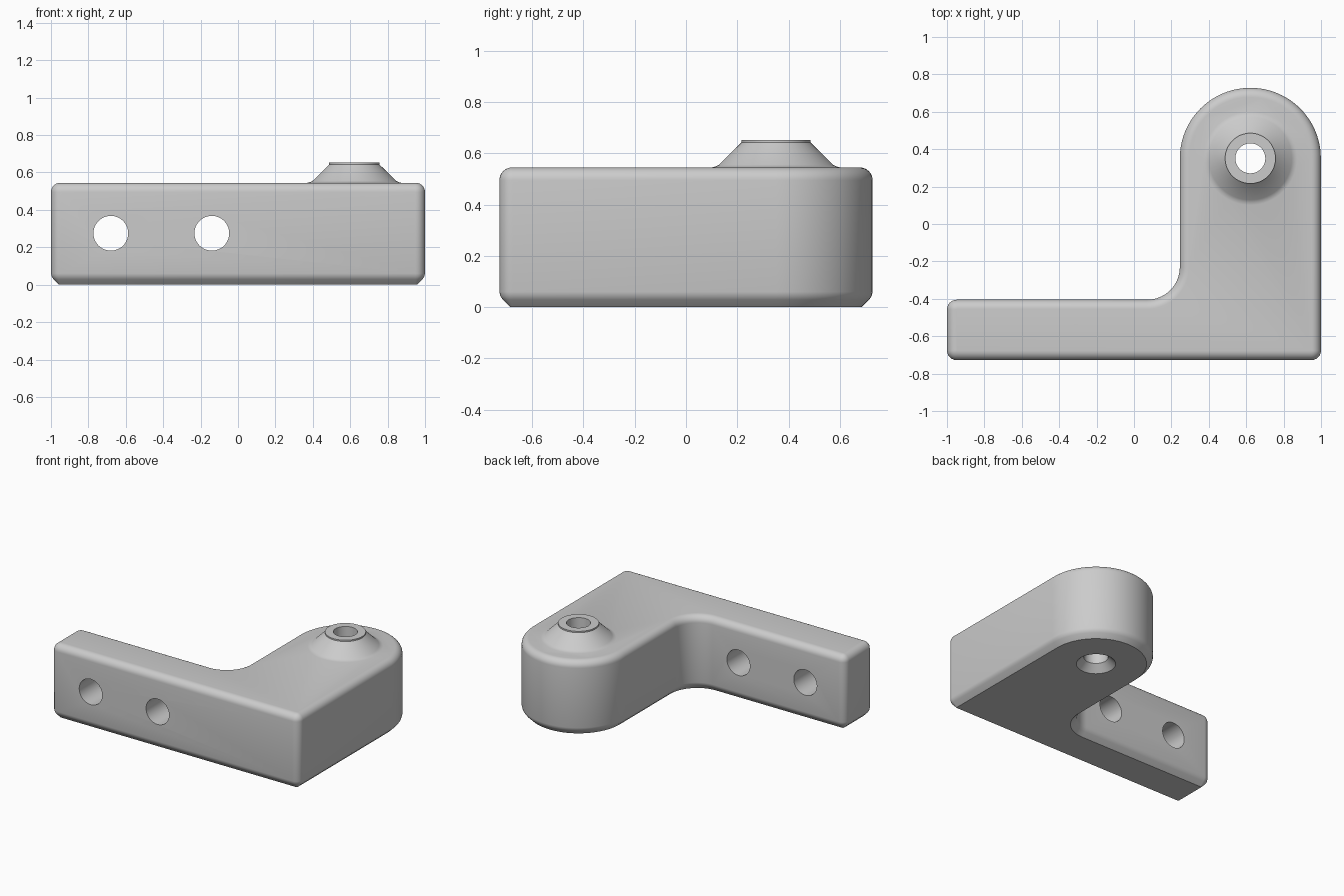
import bpy, bmesh
from math import sin, cos, pi, radians

cube = bpy.data.objects.get("Cube")
if cube:
    bpy.data.objects.remove(cube)

grey = bpy.data.materials.new("plain grey")
grey.use_nodes = True
COLOUR = (0.6, 0.6, 0.6, 1)
grey.diffuse_color = COLOUR
grey.node_tree.nodes["Principled BSDF"].inputs["Base Color"].default_value = COLOUR

PIVOT_X, PIVOT_Y, END_R = 0.622, 0.351, 0.377
LEFT, BACK, FRONT, INNER = -1.0, -0.405, -0.728, PIVOT_X - END_R
TOP, EDGE = 0.545, 0.05


def arc(cx, cy, r, a0, a1, steps):
    angles = [radians(a0 + (a1 - a0) * i / steps) for i in range(steps + 1)]
    return [(cx + r * cos(a), cy + r * sin(a)) for a in angles]


def outline(d):
    """L-shaped plan, counter-clockwise, moved inwards by d."""
    c = EDGE + 0.002
    f = 0.175
    pts = arc(LEFT + c, FRONT + c, c - d, 180, 270, 6)
    pts += arc(1 - c, FRONT + c, c - d, 270, 360, 6)
    pts += arc(PIVOT_X, PIVOT_Y, END_R - d, 0, 180, 48)
    pts += arc(INNER - f, BACK + f, f + d, 360, 270, 16)
    pts += arc(LEFT + c, BACK - c, c - d, 90, 180, 6)
    return pts


def loft(name, rings):
    """Skin a list of equal-length closed loops and cap both ends."""
    bm = bmesh.new()
    loops = [[bm.verts.new(p) for p in ring] for ring in rings]
    for low, high in zip(loops, loops[1:]):
        for i in range(len(low)):
            j = (i + 1) % len(low)
            bm.faces.new((low[i], low[j], high[j], high[i]))
    bm.faces.new(loops[0][::-1])
    bm.faces.new(loops[-1])
    bmesh.ops.recalc_face_normals(bm, faces=bm.faces)
    mesh = bpy.data.meshes.new(name)
    bm.to_mesh(mesh)
    bm.free()
    mesh.materials.append(grey)
    obj = bpy.data.objects.new(name, mesh)
    bpy.context.collection.objects.link(obj)
    return obj


def turned(name, profile, steps=64):
    """Round part about the pivot axis from (radius, height) pairs."""
    return loft(name, [[(x, y, z) for x, y in arc(PIVOT_X, PIVOT_Y, r, 0, 360, steps)[:-1]]
                       for r, z in profile])


def combine(target, other, operation):
    mod = target.modifiers.new(operation.title(), "BOOLEAN")
    mod.operation, mod.solver, mod.object = operation, "EXACT", other
    bpy.context.view_layer.objects.active = target
    bpy.ops.object.modifier_apply(modifier=mod.name)
    bpy.data.objects.remove(other)


# Bracket body: chamfered foot, straight walls, rounded top edge
levels = [(0.043, 0), (0.014, 0.029), (0.004, 0.043), (0, 0.06)]
for i in range(9):
    a = i / 8 * pi / 2
    levels.append((EDGE * (1 - cos(a)), TOP - EDGE * (1 - sin(a))))
body = loft("bracket_body", [[(x, y, z) for x, y in outline(d)] for d, z in levels])

# Conical boss with a small blend at its base and a short lip
boss = turned("boss", [(0.25, 0.5), (0.25, TOP), (0.235, 0.549), (0.222, 0.556),
                       (0.135, 0.642), (0.135, 0.652)])
combine(body, boss, "UNION")

# Pivot bore, countersunk underneath
bore = turned("bore_cutter", [(0.15, -0.02), (0.13, 0), (0.08, 0.05), (0.08, 0.8)])
combine(body, bore, "DIFFERENCE")

# Two mounting holes through the arm
for x in (-0.68, -0.14):
    circle = arc(x, 0.275, 0.093, 0, 360, 48)[:-1]
    hole = loft("hole_cutter", [[(px, y, pz) for px, pz in circle] for y in (-0.9, -0.2)])
    combine(body, hole, "DIFFERENCE")

bpy.ops.object.select_all(action="DESELECT")
body.select_set(True)
bpy.context.view_layer.objects.active = body
bpy.ops.object.shade_smooth_by_angle(angle=radians(32))
